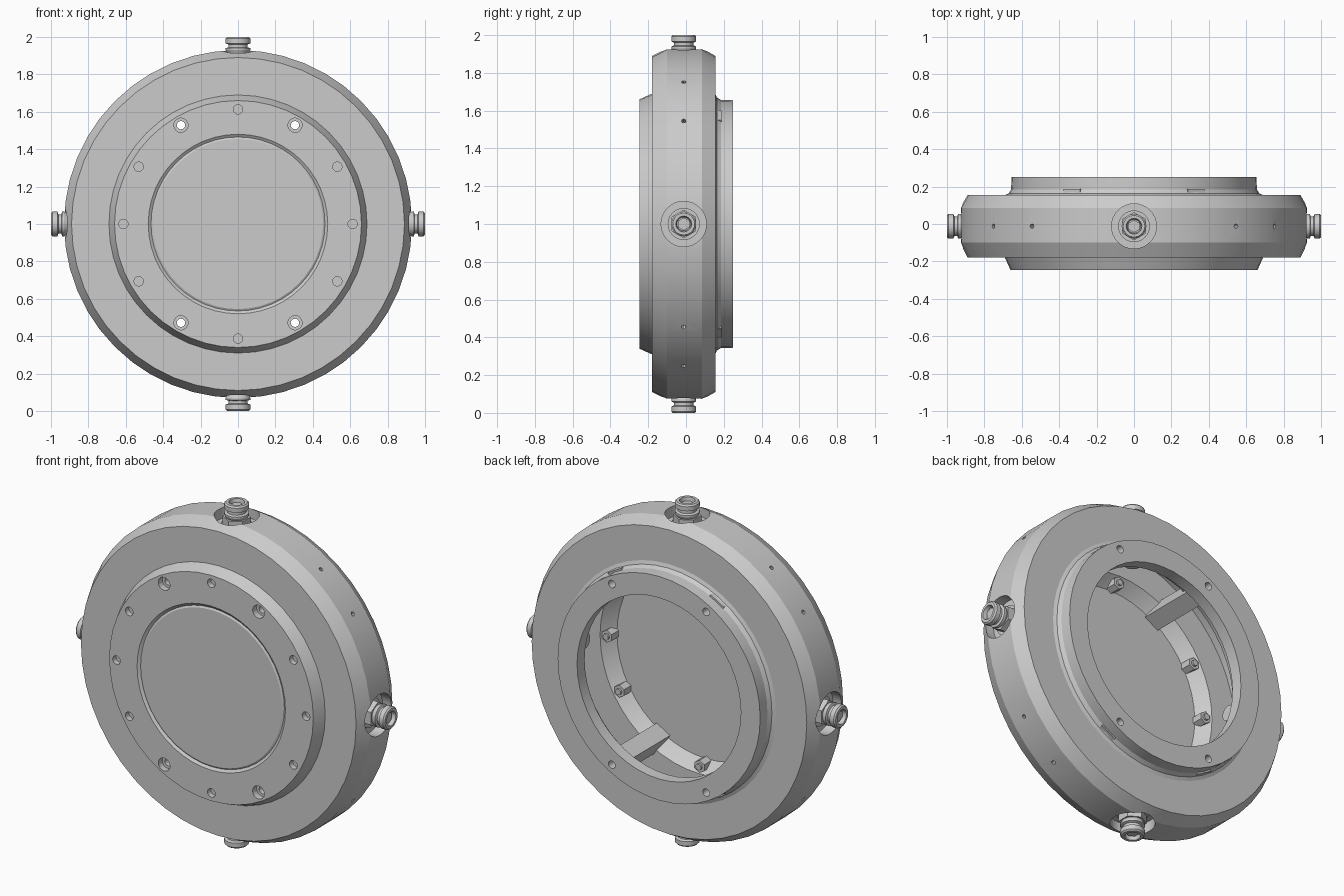
import bpy, bmesh
from math import sin, cos, pi, radians
from mathutils import Matrix, Vector

if "Cube" in bpy.data.objects:
    bpy.data.objects.remove(bpy.data.objects["Cube"])

CENTER = Vector((0, 0, 1))
FIT_Y = -0.012


def finish(bm, name, smooth=True):
    bmesh.ops.recalc_face_normals(bm, faces=bm.faces)
    me = bpy.data.meshes.new(name)
    bm.to_mesh(me)
    bm.free()
    ob = bpy.data.objects.new(name, me)
    bpy.context.collection.objects.link(ob)
    if smooth:
        shade(ob)
    return ob


def shade(ob, angle=20):
    bpy.ops.object.select_all(action='DESELECT')
    bpy.context.view_layer.objects.active = ob
    ob.select_set(True)
    bpy.ops.object.shade_smooth_by_angle(angle=radians(angle))


def lathe(bm, profile, steps, matrix):
    """Revolve (radius, height) points about local z, then place by matrix."""
    vs = [bm.verts.new((r, 0, h)) for r, h in profile]
    es = [bm.edges.new(p) for p in zip(vs, vs[1:])]
    if profile[0][0] > 0:
        es.append(bm.edges.new((vs[-1], vs[0])))
    geo = bmesh.ops.spin(bm, geom=vs + es, axis=(0, 0, 1), cent=(0, 0, 0),
                         angle=2 * pi, steps=steps, use_merge=False)
    bmesh.ops.remove_doubles(bm, verts=bm.verts, dist=1e-5)
    bmesh.ops.transform(bm, matrix=matrix, verts=bm.verts)


def rod(bm, base, direction, r, length, seg=16):
    rot = Vector(direction).to_track_quat('Z', 'Y').to_matrix().to_4x4()
    mat = Matrix.Translation(base) @ rot @ Matrix.Translation((0, 0, length / 2))
    bmesh.ops.create_cone(bm, cap_ends=True, segments=seg, radius1=r,
                          radius2=r, depth=length, matrix=mat)


def polar(deg, r, y):
    a = radians(deg)
    return CENTER + Vector((r * cos(a), y, r * sin(a)))


def radial(deg):
    return Vector((cos(radians(deg)), 0, sin(radians(deg))))


def cut(ob, cutter):
    mod = ob.modifiers.new("cut", 'BOOLEAN')
    mod.operation = 'DIFFERENCE'
    mod.solver = 'EXACT'
    mod.object = cutter
    bpy.context.view_layer.objects.active = ob
    bpy.ops.object.modifier_apply(modifier=mod.name)


LARGE = (60, 120, 240, 300)
SMALL = (0, 30, 90, 150, 180, 210, 270, 330)
SIDES = (0, 90, 180, 270)

# housing: hollow ring, closed at the front, open at the back
profile = [(0, -.242), (.455, -.242), (.465, -.236), (.48, -.247), (.66, -.247), (.69, -.18),
           (.89, -.18), (.93, -.10), (.93, .085), (.89, .155),
           (.69, .155), (.67, .163), (.657, .185), (.655, .25),
           (.53, .25), (.53, .18), (.58, .18), (.60, .10), (.80, .10),
           (.80, -.12), (.64, -.12), (.605, -.165), (.58, -.19), (0, -.19)]
to_y = Matrix.Translation(CENTER) @ Matrix.Rotation(-pi / 2, 4, 'X')
bm = bmesh.new()
lathe(bm, profile, 48, to_y)
housing = finish(bm, "housing", False)

# cutters: through holes, blind holes, rim pockets and rim pin holes
bm = bmesh.new()
for d in LARGE:
    rod(bm, polar(d, .61, -.3), (0, 1, 0), .022, .6)
for d in SMALL:
    rod(bm, polar(d, .613, -.3), (0, 1, 0), .025, .085)
for d in SIDES:
    rod(bm, polar(d, .86, FIT_Y), radial(d), .12, .2, 32)
    for off in (36, 54):
        rod(bm, polar(d + off, .90, FIT_Y), radial(d + off), .012, .1, 8)
holes = finish(bm, "hole_cutter", False)
bm = bmesh.new()
for d in LARGE:
    rod(bm, polar(d, .61, -.3), (0, 1, 0), .038, .09)
counterbores = finish(bm, "counterbore_cutter", False)
cut(housing, holes)
cut(housing, counterbores)
shade(housing, 12)

# spacer posts between the front and back walls
bm = bmesh.new()
for d in LARGE:
    mat = (Matrix.Translation(polar(d, .61, 0)) @ Matrix.Rotation(-radians(d), 4, 'Y')
           @ Matrix.Diagonal((.11, .375, .10, 1)))
    bmesh.ops.create_cube(bm, size=1, matrix=mat)
posts = finish(bm, "spacer_posts", False)
cut(posts, holes)
for helper in (holes, counterbores):
    bpy.data.objects.remove(helper)

# hex bolts on the inside of the front wall
bm = bmesh.new()
for d in SMALL:
    rod(bm, polar(d, .60, -.19), (0, 1, 0), .036, .065, 6)
    rod(bm, polar(d, .60, -.125), (0, 1, 0), .018, .012, 12)
finish(bm, "inner_bolts")

# radial fittings: washer, hex nut, threaded neck and socketed cap
for d, side in zip(SIDES, ("right", "top", "left", "bottom")):
    rot = radial(d).to_track_quat('Z', 'Y').to_matrix().to_4x4()
    mat = Matrix.Translation(CENTER + Vector((0, FIT_Y, 0))) @ rot
    bm = bmesh.new()
    lathe(bm, [(0, .66), (.045, .66), (.045, .885), (.066, .93), (.066, .94),
               (.052, .945), (.052, .96), (.066, .966), (.066, .992),
               (.058, 1.0), (.042, 1.0), (.036, .965), (0, .965)], 20, mat)
    finish(bm, side + "_fitting")
    bm = bmesh.new()
    rod(bm, polar(d, .858, FIT_Y), radial(d), .085, .012, 24)
    rod(bm, polar(d, .87, FIT_Y), radial(d), .075, .045, 6)
    rod(bm, polar(d, .715, FIT_Y), radial(d), .08, .06, 6)
    rod(bm, polar(d, .775, FIT_Y), radial(d), .095, .03, 24)
    rod(bm, polar(d, .955, FIT_Y), radial(d), .034, .027, 6)
    finish(bm, side + "_fitting_nuts")
